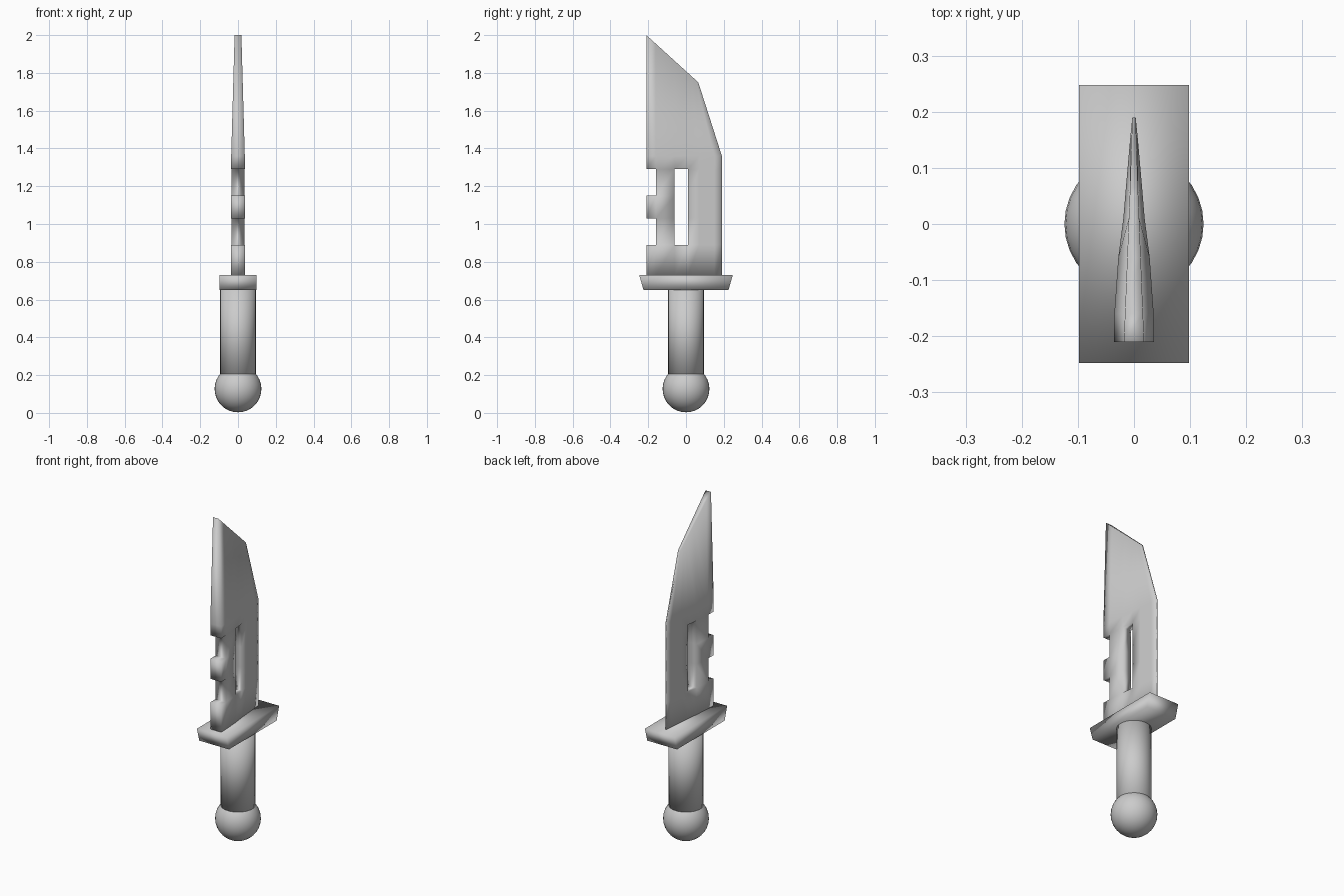
import bpy, bmesh

if "Cube" in bpy.data.objects:
    bpy.data.objects.remove(bpy.data.objects["Cube"], do_unlink=True)

GREY = (0.6, 0.6, 0.6, 1)
metal = bpy.data.materials.new("light_grey")
metal.use_nodes = True
metal.diffuse_color = GREY
metal.node_tree.nodes["Principled BSDF"].inputs["Base Color"].default_value = GREY


def make_part(name, bm):
    """Turn a bmesh into a smooth grey object."""
    bmesh.ops.recalc_face_normals(bm, faces=bm.faces[:])
    for face in bm.faces:
        face.smooth = True
    mesh = bpy.data.meshes.new(name)
    bm.to_mesh(mesh)
    bm.free()
    mesh.materials.append(metal)
    obj = bpy.data.objects.new(name, mesh)
    bpy.context.collection.objects.link(obj)
    return obj


# Round pommel
bm = bmesh.new()
bmesh.ops.create_uvsphere(bm, u_segments=32, v_segments=16, radius=0.124)
bmesh.ops.translate(bm, verts=bm.verts[:], vec=(0, 0, 0.127))
make_part("pommel", bm)

# Cylindrical grip
bm = bmesh.new()
bmesh.ops.create_cone(bm, cap_ends=True, segments=32, radius1=0.094,
                      radius2=0.094, depth=0.5)
bmesh.ops.translate(bm, verts=bm.verts[:], vec=(0, 0, 0.42))
make_part("grip", bm)

# Crossguard: a box that narrows toward the grip
bm = bmesh.new()
bmesh.ops.create_cube(bm, size=1)
for v in bm.verts:
    top = v.co.z > 0
    v.co.x *= 0.196
    v.co.y *= 0.495 if top else 0.45
    v.co.z = 0.73 if top else 0.65
make_part("crossguard", bm)

# Blade: a grid of cells with spine notches and a slot left out
columns = [-0.21, -0.16, -0.06, 0.01, 0.07, 0.15, 0.19]
half_width = [0.036, 0.035, 0.028, 0.019, 0.014, 0.007, 0.003]
rows = [0.73, 0.89, 1.03, 1.15, 1.29, 1.36]
NOTCH_ROWS, SLOT_ROWS = (1, 3), (1, 2, 3)

bm = bmesh.new()
grid = [[bm.verts.new((w, y, z)) for y, w in zip(columns, half_width)] for z in rows]

# Slanted point, thinner than the body
tip = []
for y in columns:
    tip_y = y if y <= 0.01 else 0.01 + (y - 0.01) * 0.306
    t = (tip_y + 0.21) / 0.275
    tip.append(bm.verts.new((0.018 - 0.011 * t, tip_y, 2 - 0.25 * t)))
grid.append(tip)

for r in range(len(grid) - 1):
    for c in range(len(columns) - 1):
        if (c == 0 and r in NOTCH_ROWS) or (c == 2 and r in SLOT_ROWS):
            continue
        bm.faces.new((grid[r][c], grid[r][c + 1], grid[r + 1][c + 1], grid[r + 1][c]))

# Drop unused points, then give the sheet its opposite side
bmesh.ops.delete(bm, geom=[v for v in bm.verts if not v.link_faces], context="VERTS")
result = bmesh.ops.extrude_face_region(bm, geom=bm.faces[:], use_keep_orig=True)
for item in result["geom"]:
    if isinstance(item, bmesh.types.BMVert):
        item.co.x *= -1
make_part("blade", bm)
